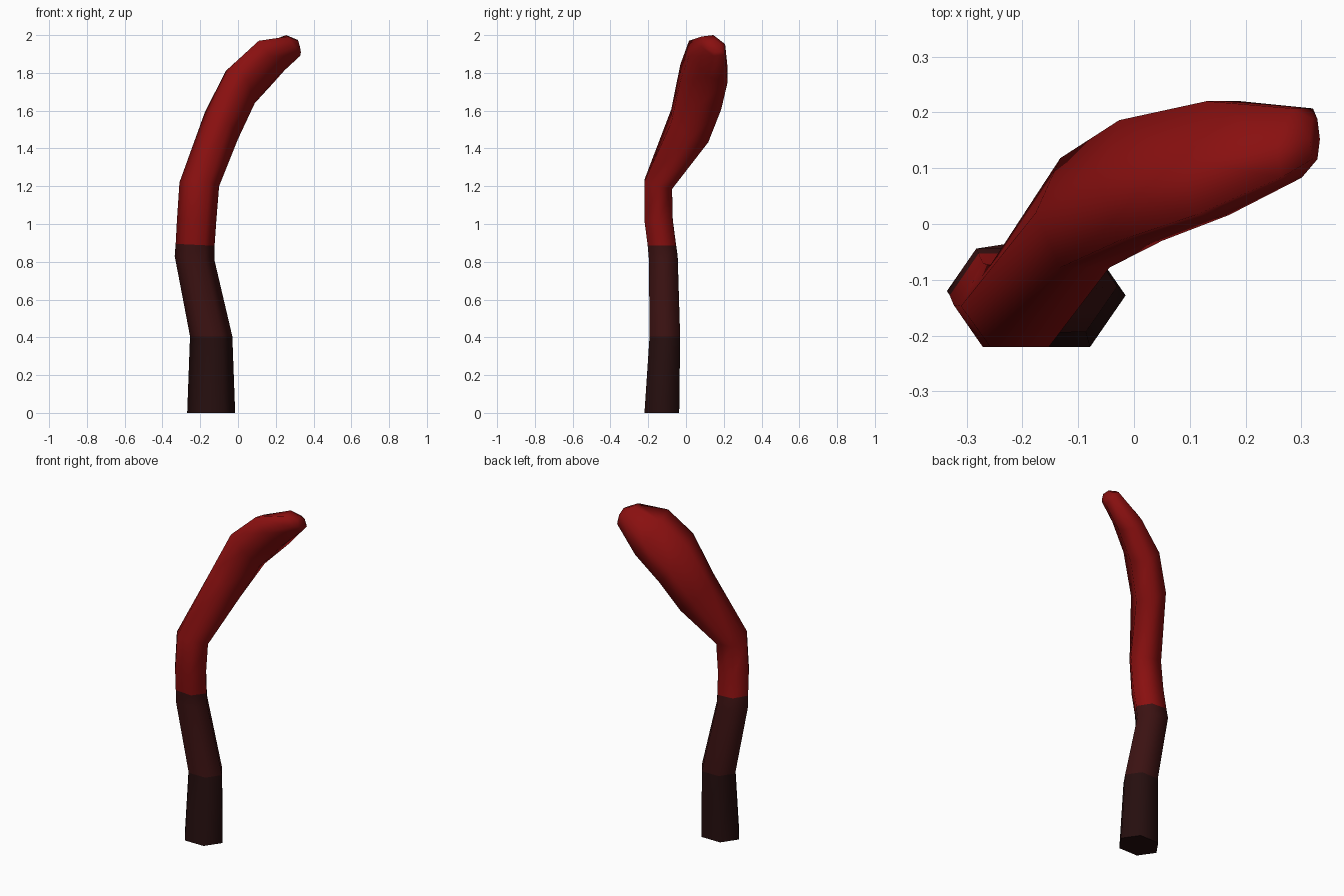
import bpy
import bmesh
from mathutils import Vector

cube = bpy.data.objects.get("Cube")
if cube:
    bpy.data.objects.remove(cube, do_unlink=True)


def make_material(name, color):
    mat = bpy.data.materials.new(name)
    mat.use_nodes = True
    mat.diffuse_color = (*color, 1)
    bsdf = mat.node_tree.nodes["Principled BSDF"]
    bsdf.inputs["Base Color"].default_value = (*color, 1)
    bsdf.inputs["Roughness"].default_value = 0.8
    return mat


BASE, STEM, TIP = range(3)
materials = [
    make_material("blackish red", (0.019, 0.0045, 0.0045)),
    make_material("dark maroon", (0.044, 0.006, 0.006)),
    make_material("deep red", (0.25, 0.005, 0.005)),
]

# Cross-sections: centre, half-width to the left side, half-depth to the back,
# and the colour of the section above
sections = [
    ((-0.142, -0.128, 0.00), (0.127, 0, 0), (0, 0.092, 0), BASE),
    ((-0.142, -0.112, 0.405), (0.112, 0, 0), (0, 0.081, 0), STEM),
    ((-0.23, -0.12, 0.82), (0.105, 0, -0.01), (0, 0.076, 0.005), STEM),
    ((-0.227, -0.128, 0.89), (0.103, 0, -0.005), (0, 0.075, 0), TIP),
    ((-0.219, -0.145, 1.02), (0.104, 0, -0.005), (0, 0.075, 0), TIP),
    ((-0.205, -0.147, 1.21), (0.105, 0, -0.01), (0, 0.073, -0.02), TIP),
    ((-0.088, 0.02, 1.52), (0.088, 0, -0.07), (0, 0.098, -0.052), TIP),
    ((0.012, 0.078, 1.725), (0.077, 0, -0.085), (0, 0.108, -0.077), TIP),
    ((0.15, 0.118, 1.86), (0.06, 0, -0.08), (0.01, 0.102, -0.07), TIP),
    ((0.292, 0.145, 1.945), (0.037, 0, -0.055), (0.01, 0.062, -0.02), TIP),
    ((0.324, 0.152, 1.942), (0.009, 0, -0.033), (0, 0.036, -0.01), TIP),
]
HEXAGON = [(1, 0), (0.5, 1), (-0.5, 1), (-1, 0), (-0.5, -1), (0.5, -1)]

# Six-sided curved stalk
bm = bmesh.new()
rings = []
for centre, side, back, _ in sections:
    c, u, v = Vector(centre), Vector(side), Vector(back)
    rings.append([bm.verts.new(c + u * a + v * b) for a, b in HEXAGON])

for lower, upper, section in zip(rings, rings[1:], sections):
    for i in range(6):
        j = (i + 1) % 6
        face = bm.faces.new((lower[i], lower[j], upper[j], upper[i]))
        face.material_index = section[3]
        face.smooth = True

# Flat foot and rounded end
foot = bm.faces.new(rings[0][::-1])
foot.material_index = BASE
for edge in foot.edges:
    edge.smooth = False
end = bm.faces.new(rings[-1])
end.material_index = TIP
end.smooth = True

bmesh.ops.recalc_face_normals(bm, faces=bm.faces)
mesh = bpy.data.meshes.new("curved_stalk")
bm.to_mesh(mesh)
bm.free()
for mat in materials:
    mesh.materials.append(mat)
stalk = bpy.data.objects.new("curved_stalk", mesh)
bpy.context.collection.objects.link(stalk)
